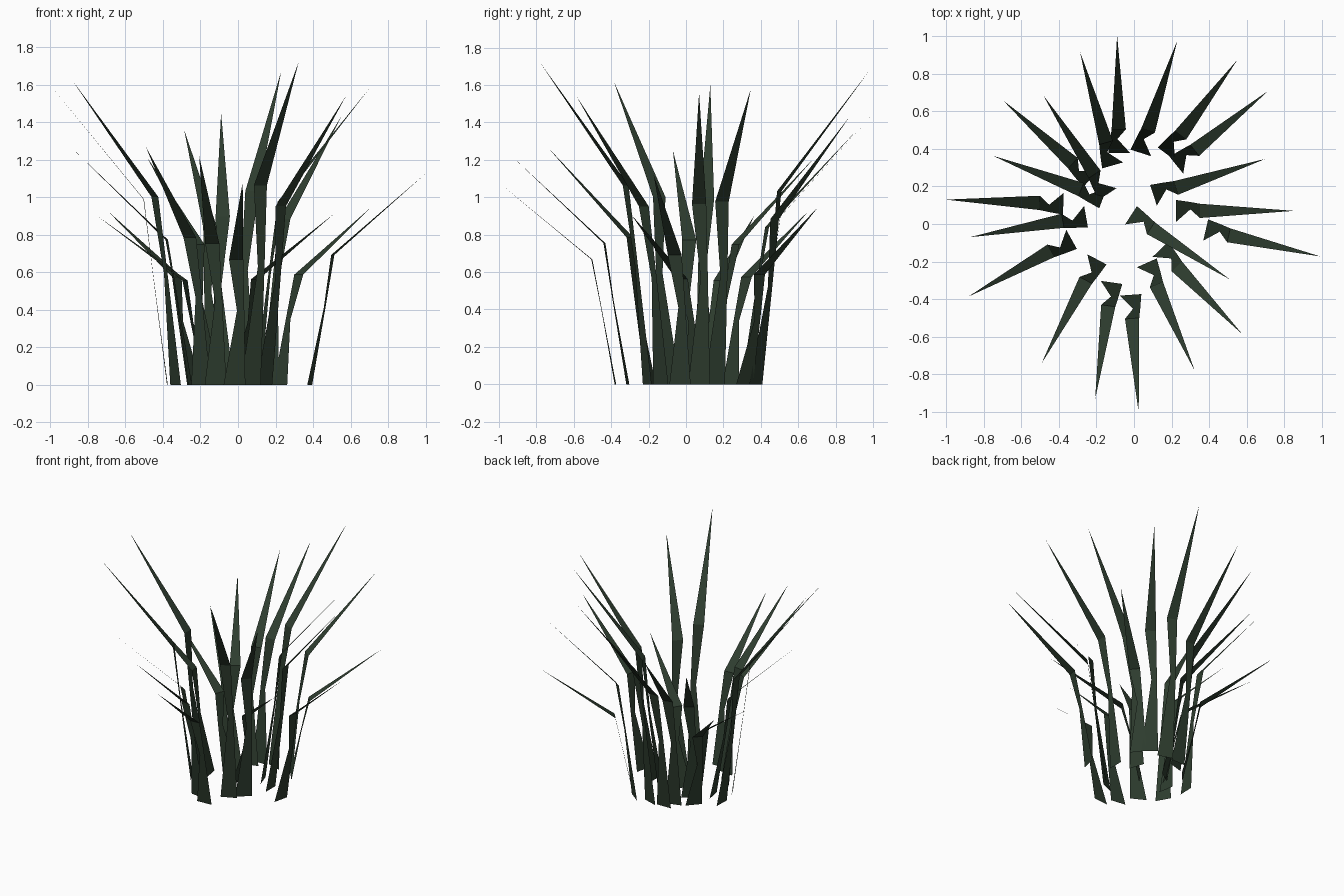
import bpy
import math

# Remove the default cube only
default_cube = bpy.data.objects.get("Cube")
if default_cube:
    bpy.data.objects.remove(default_cube, do_unlink=True)

# Single dark green for every blade
green = bpy.data.materials.new("dark_grass_green")
green.use_nodes = True
leaf_colour = (0.027, 0.046, 0.028, 1.0)
green.diffuse_color = leaf_colour
green.node_tree.nodes["Principled BSDF"].inputs["Base Color"].default_value = leaf_colour

REACH = 0.627   # horizontal distance from root to tip


def make_blade_mesh():
    """Flat blade of unit height leaning along +x, with a nick in its right edge and a bend."""
    # Cross edges from the root upward: (distance out, height, left edge, right edge)
    sections = [
        (0.0, 0.0, 0.058, -0.058),
        (0.075, 0.366, 0.047, 0.008),
        (0.126, 0.618, 0.038, -0.038),
    ]
    verts = []
    for out, height, left, right in sections:
        verts.append((out, left, height))
        verts.append((out, right, height))
    verts.append((REACH, 0.0, 1.0))

    faces = []
    for row in range(len(sections) - 1):
        start = row * 2
        faces.append((start, start + 1, start + 3, start + 2))
    tip = len(verts) - 1
    faces.append((tip - 2, tip - 1, tip))

    mesh = bpy.data.meshes.new("grass_blade")
    mesh.from_pydata(verts, [], faces)
    mesh.materials.append(green)
    mesh.update()
    return mesh


def plant_blade(name, mesh, tip_x, tip_y, height, heading):
    """Place a blade so that its tip lands on the given point."""
    angle = math.radians(heading)
    blade = bpy.data.objects.new(name, mesh)
    blade.location = (tip_x - REACH * math.cos(angle),
                      tip_y - REACH * math.sin(angle), 0.0)
    blade.rotation_euler = (0.0, 0.0, angle)
    blade.scale = (1.0, 1.0, height)
    bpy.context.scene.collection.objects.link(blade)
    return blade


# Tuft layout, clockwise from the back: tip x, tip y, height, heading in degrees
tuft = [
    (-0.287, 0.915, 1.36, 106),
    (-0.09, 1.005, 1.45, 91),
    (0.23, 0.975, 1.67, 72),
    (0.55, 0.874, 1.43, 53),
    (0.713, 0.708, 0.95, 39),
    (0.7, 0.347, 1.58, 18),
    (0.852, 0.07, 1.56, 0),
    (0.993, -0.173, 1.12, -13),
    (0.51, -0.295, 0.91, -33),
    (0.576, -0.586, 1.54, -46),
    (0.323, -0.78, 1.72, -66),
    (0.025, -1.003, 1.08, -86),
    (-0.207, -0.932, 1.22, -98),
    (-0.492, -0.742, 1.27, -118),
    (-0.881, -0.386, 1.62, -151),
    (-0.873, -0.07, 1.25, -170),
    (-1.003, 0.13, 1.6, 178),
    (-0.75, 0.363, 0.9, 159),
    (-0.698, 0.659, 0.93, 138),
    (-0.483, 0.685, 1.21, 123),
]

blade_mesh = make_blade_mesh()
for number, placing in enumerate(tuft, start=1):
    plant_blade(f"grass_blade_{number}", blade_mesh, *placing)
